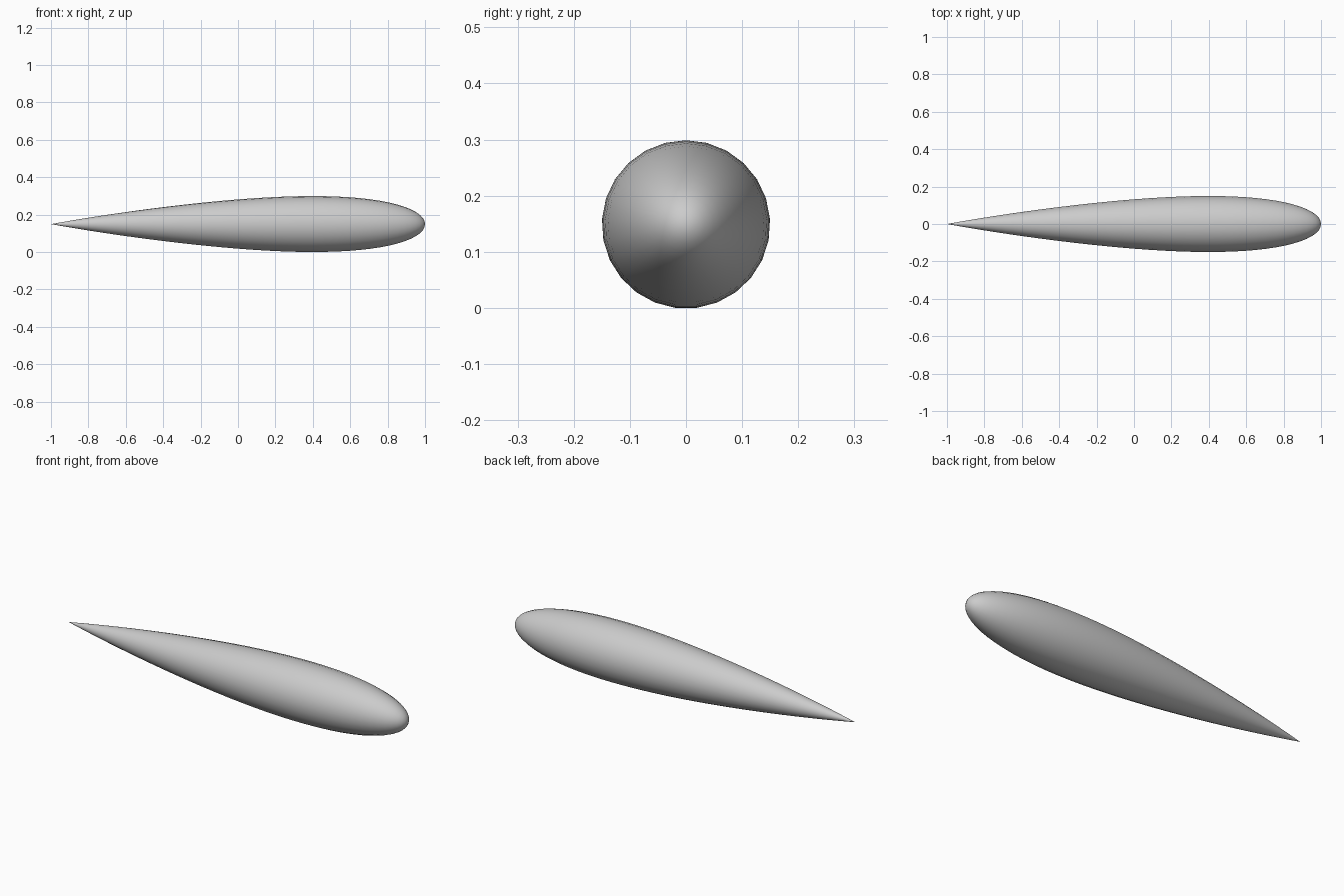
import bpy, bmesh, math
from mathutils import Vector

if "Cube" in bpy.data.objects:
    bpy.data.objects.remove(bpy.data.objects["Cube"])

SIDES = 25
STATIONS = 40
CHORD = 2.0
THICKNESS = 0.15
AXIS_Z = 0.15 * math.cos(math.pi / SIDES)


def radius(t):
    """Half thickness of a symmetric teardrop section, t = 0 nose .. 1 tail."""
    return 5 * THICKNESS * CHORD * (0.2969 * math.sqrt(t) - 0.126 * t
                                    - 0.3516 * t**2 + 0.2843 * t**3 - 0.1036 * t**4)


# Teardrop body: rings lofted from rounded nose to pointed tail
bm = bmesh.new()
nose = bm.verts.new((1, 0, AXIS_Z))
tail = bm.verts.new((-1, 0, AXIS_Z))
rings = []
for i in range(1, STATIONS):
    t = (1 - math.cos(math.pi * i / STATIONS)) / 2
    r = radius(t)
    rings.append([bm.verts.new(Vector((1 - CHORD * t,
                                       r * math.sin(2 * math.pi * k / SIDES),
                                       AXIS_Z + r * math.cos(2 * math.pi * k / SIDES))))
                  for k in range(SIDES)])

for k in range(SIDES):
    n = (k + 1) % SIDES
    bm.faces.new((nose, rings[0][k], rings[0][n]))
    bm.faces.new((tail, rings[-1][n], rings[-1][k]))
    for a, b in zip(rings, rings[1:]):
        bm.faces.new((a[k], b[k], b[n], a[n]))

bmesh.ops.recalc_face_normals(bm, faces=bm.faces)
for f in bm.faces:
    f.smooth = True

mesh = bpy.data.meshes.new("teardrop_body")
bm.to_mesh(mesh)
bm.free()
body = bpy.data.objects.new("teardrop_body", mesh)
bpy.context.collection.objects.link(body)
